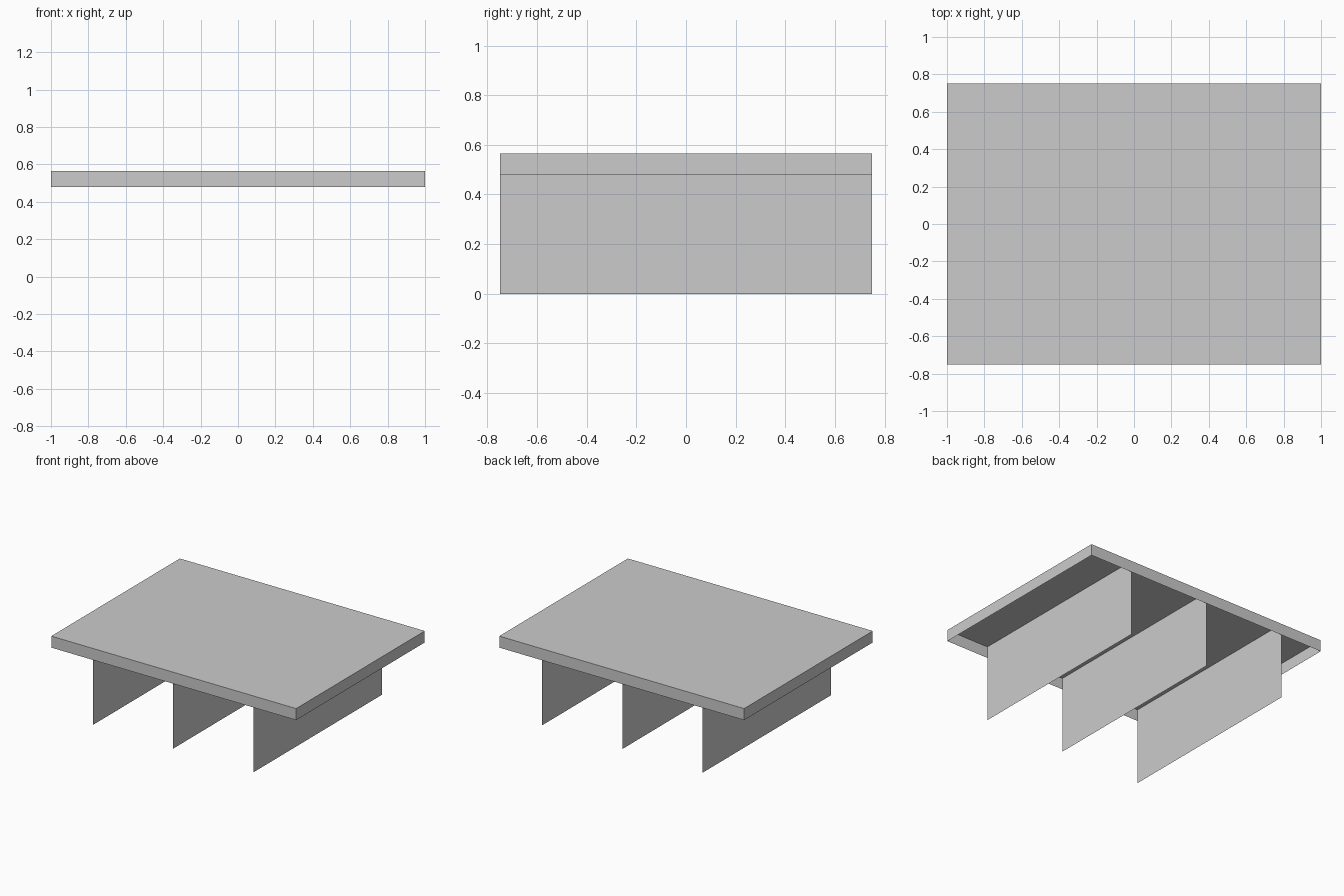
import bpy
import bmesh

HALF_X, HALF_Y = 1.0, 0.75
TOP, RIM = 0.565, 0.48

cube = bpy.data.objects.get("Cube")
if cube:
    bpy.data.objects.remove(cube, do_unlink=True)

# Single plain grey
grey = bpy.data.materials.new("plain_grey")
grey.use_nodes = True
colour = (0.6, 0.6, 0.6, 1.0)
grey.diffuse_color = colour
grey.node_tree.nodes["Principled BSDF"].inputs["Base Color"].default_value = colour


def add_object(name, bm):
    mesh = bpy.data.meshes.new(name)
    bm.to_mesh(mesh)
    bm.free()
    mesh.materials.append(grey)
    obj = bpy.data.objects.new(name, mesh)
    bpy.context.collection.objects.link(obj)
    return obj


# Table top: a shallow sheet tray, open underneath
bm = bmesh.new()
bmesh.ops.create_cube(bm, size=1)
for v in bm.verts:
    v.co.x *= 2 * HALF_X
    v.co.y *= 2 * HALF_Y
    v.co.z = TOP if v.co.z > 0 else RIM
bm.normal_update()
underside = [f for f in bm.faces if f.normal.z < -0.5]
bmesh.ops.delete(bm, geom=underside, context='FACES_ONLY')
add_object("table_top", bm)

# Upright sheet supports, running front to back up to the top's underside
for name, x in (("right_support", -0.66), ("middle_support", -0.005), ("left_support", 0.65)):
    bm = bmesh.new()
    corners = ((-HALF_Y, 0), (HALF_Y, 0), (HALF_Y, TOP), (-HALF_Y, TOP))
    bm.faces.new([bm.verts.new((x, y, z)) for y, z in corners])
    add_object(name, bm)
